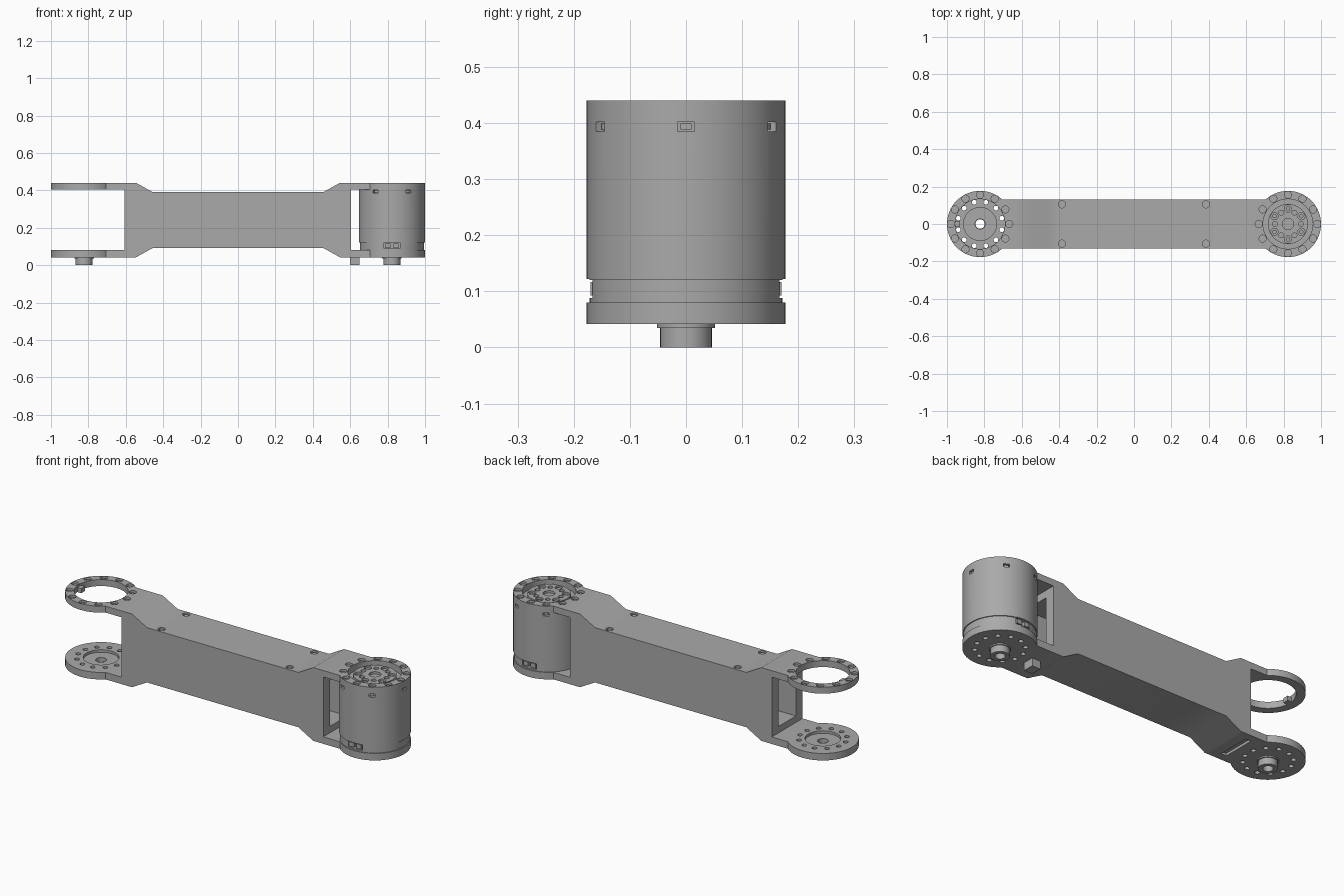
import bpy, bmesh
from math import cos, sin, pi, radians
from mathutils import Matrix, Vector

if "Cube" in bpy.data.objects:
    bpy.data.objects.remove(bpy.data.objects["Cube"])

grey = bpy.data.materials.new("machined grey")
grey.use_nodes = True
colour = (0.4, 0.4, 0.4, 1)
grey.diffuse_color = colour
grey.node_tree.nodes["Principled BSDF"].inputs["Base Color"].default_value = colour

HUB = 0.823      # distance of both joint axes from the middle
RAD = 0.177      # joint radius
LOW, HIGH = 0.042, 0.44
PLATE_LOW, PLATE_HIGH = 0.08, 0.405
HALF = 0.132     # half width of the beam


def cyl(bm, x, y, z0, z1, r, n=24):
    bmesh.ops.create_cone(bm, cap_ends=True, segments=n, radius1=r, radius2=r, depth=z1 - z0,
                          matrix=Matrix.Translation((x, y, (z0 + z1) / 2)))


def box(bm, x0, x1, y0, y1, z0, z1, turn=None):
    m = Matrix.LocRotScale(((x0 + x1) / 2, (y0 + y1) / 2, (z0 + z1) / 2), None,
                           (x1 - x0, y1 - y0, z1 - z0))
    bmesh.ops.create_cube(bm, size=1, matrix=turn @ m if turn else m)


def make(name, build):
    bm = bmesh.new()
    build(bm)
    bmesh.ops.recalc_face_normals(bm, faces=bm.faces)
    mesh = bpy.data.meshes.new(name)
    bm.to_mesh(mesh)
    bm.free()
    mesh.materials.append(grey)
    ob = bpy.data.objects.new(name, mesh)
    bpy.context.collection.objects.link(ob)
    return ob


def combine(ob, build, operation="DIFFERENCE"):
    tool = make("helper", build)
    tool.hide_render = True
    mod = ob.modifiers.new("shape", "BOOLEAN")
    mod.operation, mod.solver, mod.object = operation, "EXACT", tool
    graph = bpy.context.evaluated_depsgraph_get()
    mesh = bpy.data.meshes.new_from_object(ob.evaluated_get(graph))
    ob.modifiers.clear()
    ob.data = mesh
    bpy.data.objects.remove(tool)


def circle(count, r, phase=0.0):
    return [(r * cos(a), r * sin(a)) for a in
            (radians(phase) + 2 * pi * i / count for i in range(count))]


def turned(angle):
    return Matrix.Translation((HUB, 0, 0)) @ Matrix.Rotation(angle, 4, "Z")


# Beam with flared ends, swept across its width
def beam_profile(bm):
    half = [(-0.72, HIGH), (-0.545, HIGH), (-0.455, 0.39)]
    top = half + [(-x, z) for x, z in reversed(half)]
    outline = top + [(x, LOW + HIGH - z) for x, z in reversed(top)]
    face = bm.faces.new([bm.verts.new((x, -HALF, z)) for x, z in outline])
    out = bmesh.ops.extrude_face_region(bm, geom=[face])
    bmesh.ops.translate(bm, vec=Vector((0, 2 * HALF, 0)),
                        verts=[v for v in out["geom"] if isinstance(v, bmesh.types.BMVert)])


def fork_gaps(bm):
    box(bm, -1.1, -0.608, -0.3, 0.3, PLATE_LOW, PLATE_HIGH)
    box(bm, 0.605, 1.1, -0.3, 0.3, PLATE_LOW, PLATE_HIGH)


def joint_plates(bm):
    for x in (-HUB, HUB):
        cyl(bm, x, 0, LOW, PLATE_LOW, RAD, 64)
        cyl(bm, x, 0, PLATE_HIGH, HIGH, RAD, 64)


def large_openings(bm):
    box(bm, -0.7, 0.7, -0.075, 0.075, 0.115, 0.365)      # hollow core
    cyl(bm, -HUB, 0, 0.39, 0.5, 0.133, 64)               # open ring
    cyl(bm, HUB, 0, 0.39, 0.5, 0.133, 64)
    cyl(bm, -HUB, 0, 0.066, 0.1, 0.088, 48)              # bearing seat


def small_holes(bm):
    for hub in (-HUB, HUB):
        for x, y in circle(12, 0.156):                   # counterbores
            cyl(bm, hub + x, y, 0.424, 0.5, 0.019, 16)
        for x, y in circle(12, 0.12, 15):                # lower plate holes
            cyl(bm, hub + x, y, 0, 0.1, 0.0125, 16)
    cyl(bm, -HUB, 0, 0, 0.1, 0.027)
    for x in (-0.385, 0.385):
        for y in (-0.105, 0.105):
            cyl(bm, x, y, 0.377, 0.5, 0.019, 16)
    box(bm, -0.642, -0.61, -0.09, 0.09, 0, 0.056)        # underside pocket


arm = make("arm_body", beam_profile)
combine(arm, fork_gaps)
combine(arm, joint_plates, "UNION")
combine(arm, large_openings)
combine(arm, small_holes)


# Socket screws in the counterbores
def screws(bm):
    spots = [(hub + x, y, 0.42, 0.432) for hub in (-HUB, HUB) for x, y in circle(12, 0.156)]
    spots += [(x, y, 0.37, 0.385) for x in (-0.385, 0.385) for y in (-0.105, 0.105)]
    for x, y, z0, z1 in spots:
        cyl(bm, x, y, z0, z1, 0.011, 12)


make("screws", screws)


# Key tab inside the open ring
make("ring_key", lambda bm: box(bm, -HUB - 0.14, -HUB - 0.108, -0.016, 0.016, PLATE_HIGH, 0.43))


# Hollow pins under both joints
def pin(bm, hub):
    cyl(bm, hub, 0, 0, 0.044, 0.046, 40)
    cyl(bm, hub, 0, 0.035, 0.044, 0.052, 40)


def pin_shape(hub):
    def build(bm):
        cyl(bm, hub, 0, 0, 0.044, 0.046, 40)
    return build


for side, hub in (("right", -HUB), ("left", HUB)):
    ob = make(side + "_pin", pin_shape(hub))
    combine(ob, lambda bm: cyl(bm, hub, 0, 0.035, 0.045, 0.052, 40), "UNION")
    combine(ob, lambda bm: cyl(bm, hub, 0, -0.1, 0.1 if hub < 0 else 0.036, 0.025))

# Cable plug under the motor end
make("cable_plug", lambda bm: box(bm, 0.6, 0.65, -0.03, 0.03, 0, 0.045))

# Motor housing with vent windows and connector sockets
housing = make("motor_housing", lambda bm: cyl(bm, HUB, 0, 0.12, PLATE_HIGH, RAD, 64))
combine(housing, lambda bm: cyl(bm, HUB, 0, PLATE_LOW, 0.13, 0.172, 64), "UNION")


def housing_cuts(bm):
    for i in range(6):
        box(bm, 0.155, 0.2, -0.015, 0.015, 0.385, 0.402, turned(i * pi / 3))
    for angle in (pi / 2, -pi / 2):
        box(bm, 0.15, 0.2, -0.042, 0.042, 0.088, 0.122, turned(angle))


combine(housing, housing_cuts)


# Small plugs in the windows and sockets
def plugs(bm):
    for i in range(6):
        box(bm, 0.15, 0.168, -0.01, 0.01, 0.388, 0.399, turned(i * pi / 3))
    for angle in (pi / 2, -pi / 2):
        for y in (-0.022, 0.022):
            box(bm, 0.145, 0.17, y - 0.014, y + 0.014, 0.093, 0.117, turned(angle))


make("motor_plugs", plugs)

# Rotor face recessed in the motor end
rotor = make("rotor", lambda bm: cyl(bm, HUB, 0, 0.4, 0.428, 0.107, 64))


def rotor_holes(bm):
    cyl(bm, HUB, 0, 0.415, 0.5, 0.03)
    for x, y in circle(6, 0.083, 30):
        cyl(bm, HUB + x, y, 0.412, 0.5, 0.019, 16)
    for x, y in circle(6, 0.07):
        cyl(bm, HUB + x, y, 0.412, 0.5, 0.013, 16)


combine(rotor, rotor_holes)


def rotor_screws(bm):
    for x, y in circle(6, 0.083, 30):
        cyl(bm, HUB + x, y, 0.41, 0.422, 0.011, 12)


make("rotor_screws", rotor_screws)

# Smooth curved walls, sharp edges kept
for ob in bpy.context.collection.objects:
    ob.select_set(ob.type == "MESH")
    if ob.type == "MESH":
        bpy.context.view_layer.objects.active = ob
bpy.ops.object.shade_smooth_by_angle(angle=radians(30))
